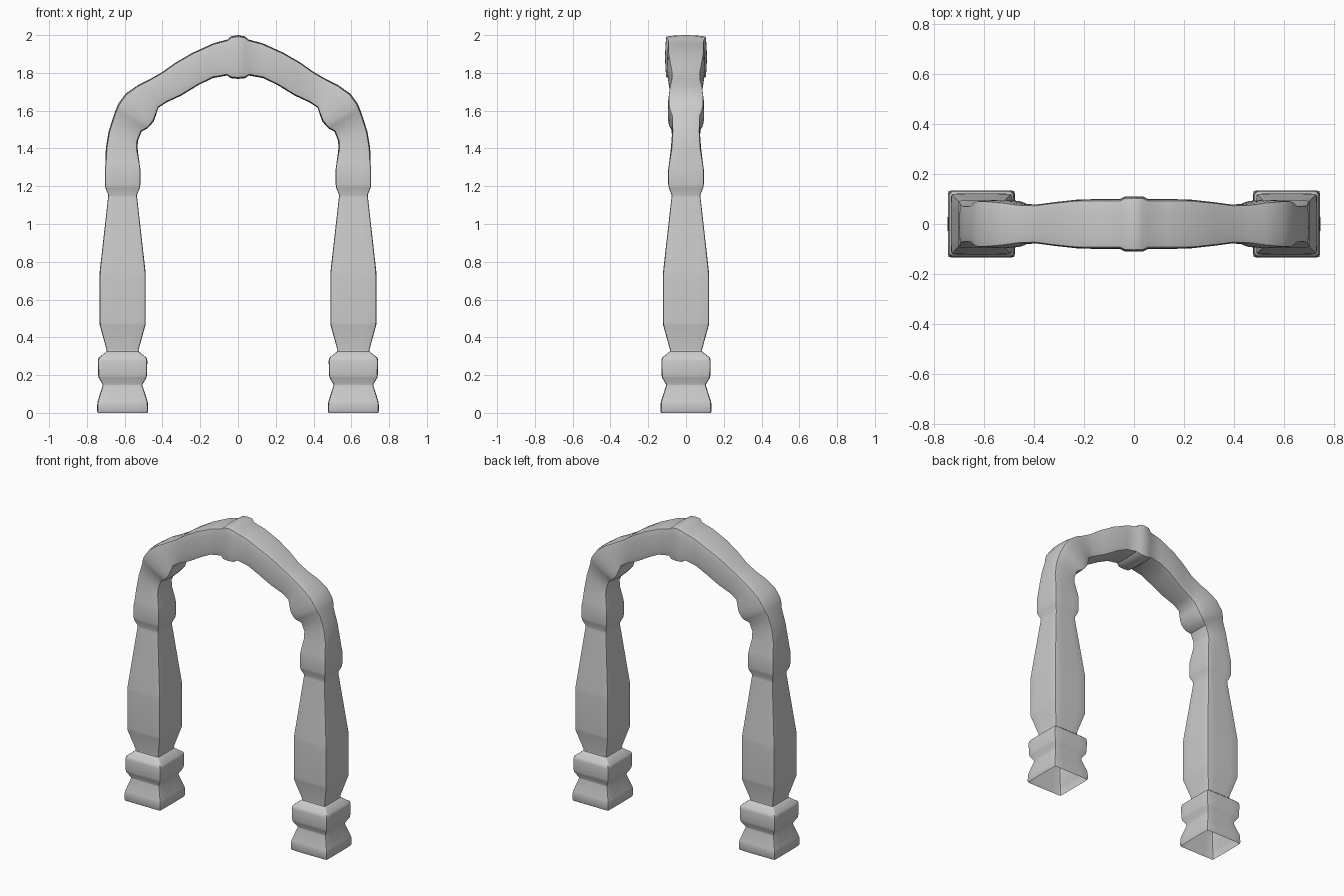
import bpy, bmesh
from mathutils import Vector

# Turned leg profile: (height, half width) of the square section
LEG_X = 0.611
LEG = [(0, .131), (.008, .135), (.05, .134), (.065, .131), (.143, .106), (.152, .106),
       (.185, .126), (.2, .129), (.275, .131), (.292, .127), (.325, .086), (.335, .085),
       (.465, .121), (.48, .122), (.73, .122), (.75, .121), (1.14, .077), (1.155, .076),
       (1.19, .091), (1.21, .094), (1.29, .094), (1.32, .090)]

# Arch stations: outer x, outer z, inner x, inner z, half depth
ARCH = [(.700, 1.40, .532, 1.40, .080), (.685, 1.49, .530, 1.44, .075),
        (.658, 1.575, .510, 1.49, .077), (.647, 1.605, .480, 1.505, .090),
        (.635, 1.635, .465, 1.52, .096), (.595, 1.69, .445, 1.545, .096),
        (.530, 1.735, .433, 1.58, .090), (.470, 1.765, .422, 1.615, .081),
        (.400, 1.805, .380, 1.643, .078), (.330, 1.855, .300, 1.68, .088),
        (.240, 1.907, .210, 1.735, .098), (.130, 1.957, .135, 1.772, .100),
        (.055, 1.977, .058, 1.786, .100), (.035, 1.994, .038, 1.772, .110),
        (0, 2.0, 0, 1.768, .111)]


def section(bulge):
    """Square section with softened corners and slightly crowned sides."""
    a = 1 - bulge
    quarter = [(1, 0), (1 - bulge * .35, .5), (a, a - .1), (a - .02, a - .02),
               (a - .1, a), (.5, 1 - bulge * .35)]
    pts = []
    for k in range(4):
        for u, v in quarter:
            for _ in range(k):
                u, v = -v, u
            pts.append((u, v))
    return pts


stations = [(LEG_X + h, z, LEG_X - h, z, h, .008) for z, h in LEG]
stations += [s + (.05,) for s in ARCH]

# One half of the archway, open underneath, swept through the stations
bm = bmesh.new()
rings = []
for xo, zo, xi, zi, depth, bulge in stations:
    outer, inner = Vector((xo, 0, zo)), Vector((xi, 0, zi))
    mid, half = (outer + inner) / 2, (outer - inner) / 2
    rings.append([bm.verts.new(mid + half * u + Vector((0, depth * v, 0)))
                  for u, v in section(bulge)])
for r0, r1 in zip(rings, rings[1:]):
    n = len(r0)
    for i in range(n):
        j = (i + 1) % n
        bm.faces.new((r0[i], r0[j], r1[j], r1[i]))
mesh = bpy.data.meshes.new("archway")
bm.to_mesh(mesh)
bm.free()
arch = bpy.data.objects.new("archway", mesh)
bpy.context.collection.objects.link(arch)

# Mirror to the other side
mirror = arch.modifiers.new("mirror", 'MIRROR')
mirror.use_axis[0] = True
mirror.use_clip = True
mirror.merge_threshold = .001

bpy.context.view_layer.objects.active = arch
arch.select_set(True)
bpy.ops.object.shade_smooth_by_angle(angle=.7)
